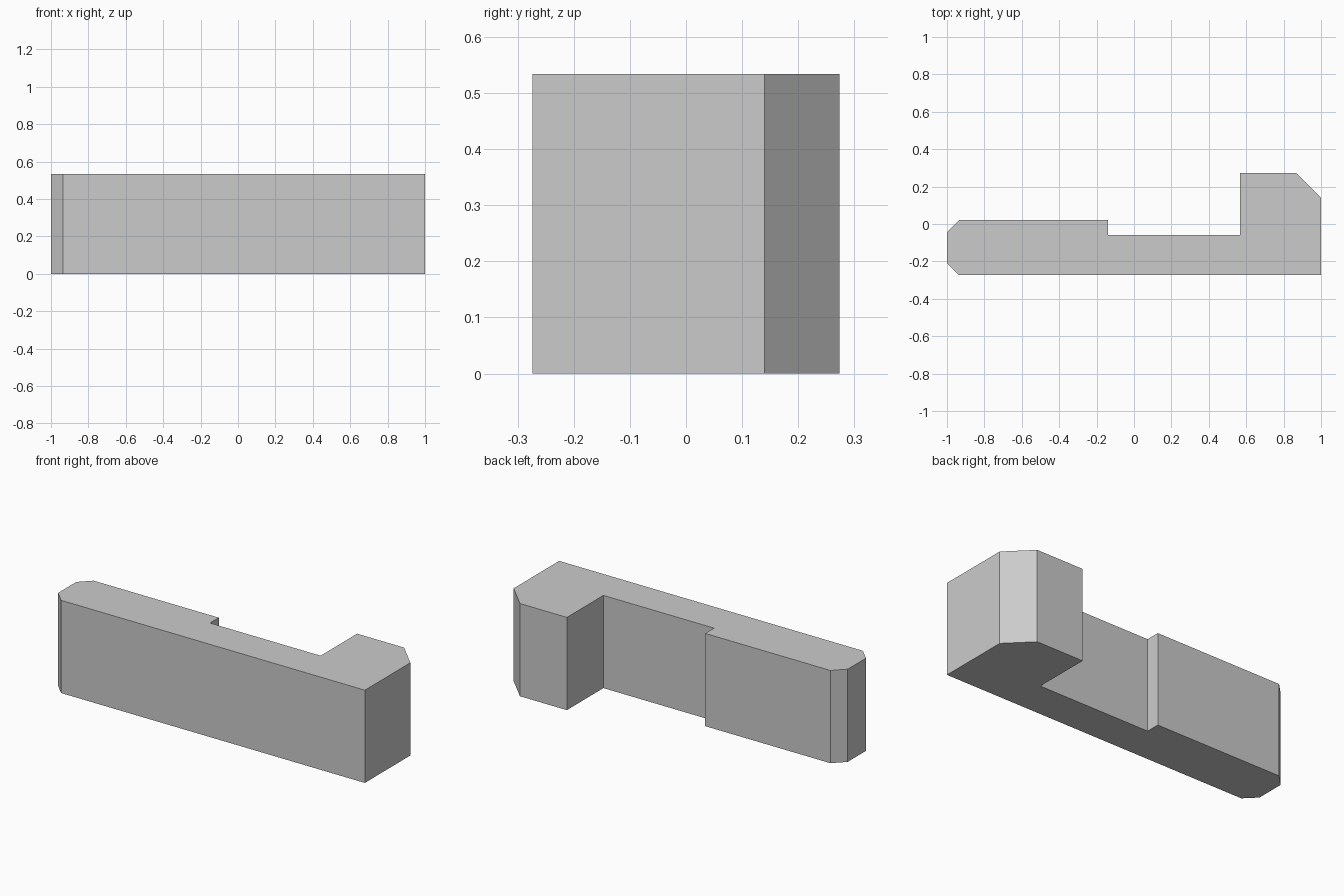
import bpy
import bmesh

cube = bpy.data.objects.get("Cube")
if cube:
    bpy.data.objects.remove(cube, do_unlink=True)

HEIGHT = 0.534

# Plain grey material
grey = bpy.data.materials.new("plain_grey")
grey.use_nodes = True
colour = (0.6, 0.6, 0.6, 1)
grey.diffuse_color = colour
grey.node_tree.nodes["Principled BSDF"].inputs["Base Color"].default_value = colour

# Plan outline, counter-clockwise from the front right corner
outline = [
    (-0.935, -0.274), (1, -0.274),               # straight front
    (1, 0.14), (0.866, 0.274), (0.567, 0.274),   # chamfered block
    (0.567, -0.058), (-0.138, -0.058),           # recess
    (-0.138, 0.022), (-0.935, 0.022),            # long arm
    (-1, -0.043), (-1, -0.209),                  # chamfered tip
]

# Extrude the outline upward
bm = bmesh.new()
base = bm.faces.new([bm.verts.new((x, y, 0)) for x, y in outline])
extruded = bmesh.ops.extrude_face_region(bm, geom=[base], use_keep_orig=True)
top_verts = [v for v in extruded["geom"] if isinstance(v, bmesh.types.BMVert)]
bmesh.ops.translate(bm, verts=top_verts, vec=(0, 0, HEIGHT))
bmesh.ops.recalc_face_normals(bm, faces=bm.faces)

mesh = bpy.data.meshes.new("latch_bar")
bm.to_mesh(mesh)
bm.free()
mesh.materials.append(grey)
bar = bpy.data.objects.new("latch_bar", mesh)
bpy.context.collection.objects.link(bar)
